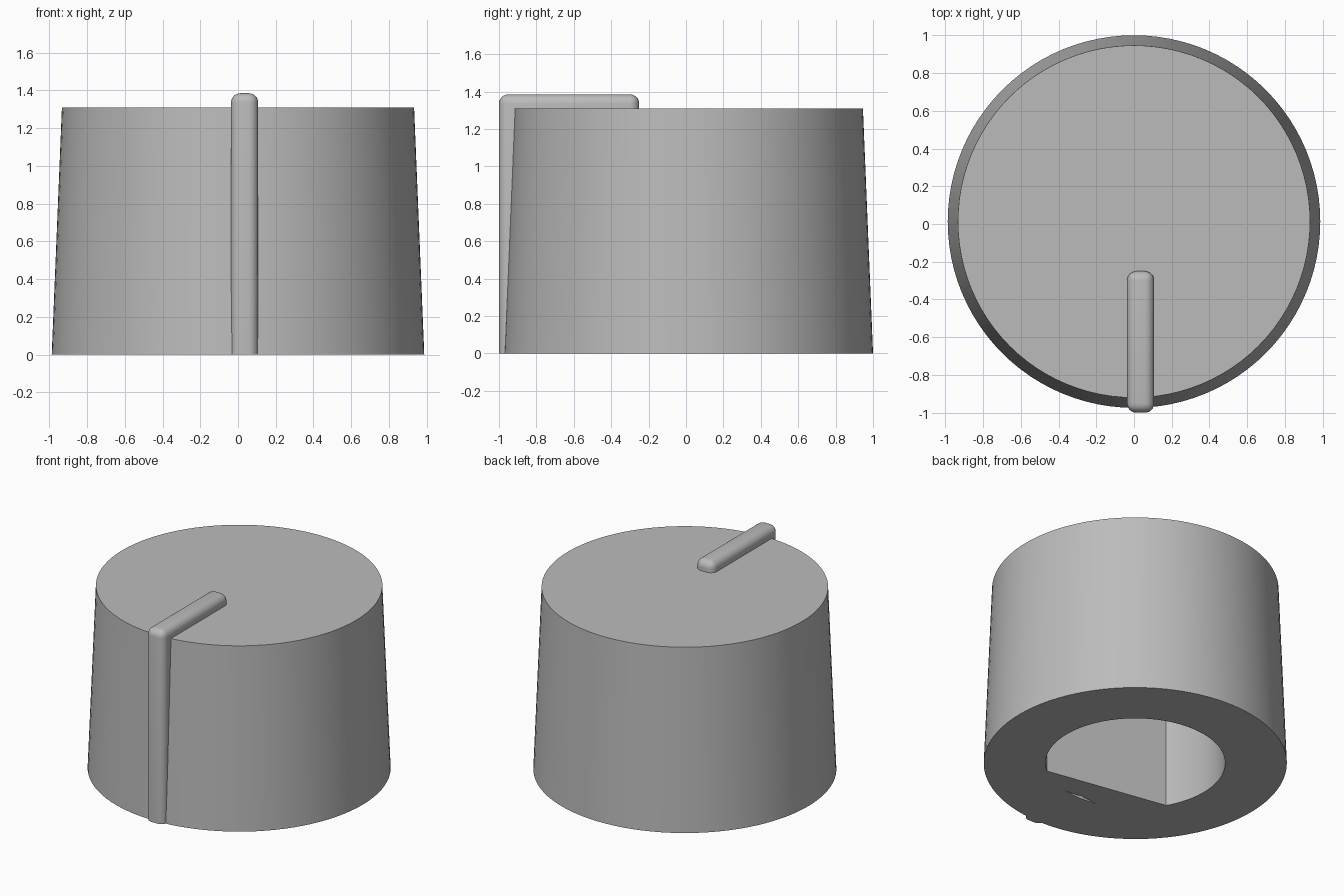
import bpy, bmesh, math
from mathutils import Vector

if "Cube" in bpy.data.objects:
    bpy.data.objects.remove(bpy.data.objects["Cube"], do_unlink=True)

CY = 0.013            # knob axis offset, the pointer overhangs the front
BASE_R, TOP_R, HEIGHT = 0.987, 0.933, 1.31

grey = bpy.data.materials.new("plain grey")
grey.use_nodes = True
grey.diffuse_color = (0.5, 0.5, 0.5, 1)
grey.node_tree.nodes["Principled BSDF"].inputs["Base Color"].default_value = (0.5, 0.5, 0.5, 1)


def prism(name, outline, sweep, bevel=0):
    """Extrude a closed outline along a vector, rounding edges off the floor."""
    bm = bmesh.new()
    face = bm.faces.new([bm.verts.new(p) for p in outline])
    ext = bmesh.ops.extrude_face_region(bm, geom=[face])
    moved = [g for g in ext["geom"] if isinstance(g, bmesh.types.BMVert)]
    bmesh.ops.translate(bm, verts=moved, vec=Vector(sweep))
    if face.is_valid and len(bm.faces) < len(outline) + 2:
        bm.faces.new([v for v in face.verts])
    bmesh.ops.recalc_face_normals(bm, faces=bm.faces)
    if bevel:
        edges = [e for e in bm.edges if any(v.co.z > 0.001 for v in e.verts)]
        bmesh.ops.bevel(bm, geom=edges, offset=bevel, segments=6,
                        profile=0.5, affect='EDGES', clamp_overlap=True)
    mesh = bpy.data.meshes.new(name)
    bm.to_mesh(mesh)
    bm.free()
    mesh.materials.append(grey)
    obj = bpy.data.objects.new(name, mesh)
    bpy.context.collection.objects.link(obj)
    return obj


def select(obj):
    bpy.ops.object.select_all(action='DESELECT')
    obj.select_set(True)
    bpy.context.view_layer.objects.active = obj


def cut(target, cutter):
    mod = target.modifiers.new("cut", 'BOOLEAN')
    mod.operation, mod.solver, mod.object = 'DIFFERENCE', 'EXACT', cutter
    select(target)
    bpy.ops.object.modifier_apply(modifier=mod.name)
    bpy.data.objects.remove(cutter, do_unlink=True)


# Tapered knob body
bpy.ops.mesh.primitive_cone_add(vertices=96, radius1=BASE_R, radius2=TOP_R,
                                depth=HEIGHT, location=(0, CY, HEIGHT / 2))
body = bpy.context.object
body.name = "knob_body"
body.data.materials.append(grey)

# D-shaped shaft hole, its flat turned slightly from the front
HOLE_R, FLAT, DEPTH = 0.585, 0.375, 1.0
half = math.acos(FLAT / HOLE_R)
flat_dir = math.radians(-100)
steps = 56
arc = [flat_dir + half + (2 * math.pi - 2 * half) * i / steps for i in range(steps + 1)]
cut(body, prism("shaft_cutter",
                [(HOLE_R * math.cos(a), CY + HOLE_R * math.sin(a), -0.1) for a in arc],
                (0, 0, DEPTH + 0.1)))

# Thin slot in the underside
cut(body, prism("slot_cutter",
                [(-0.14, -0.555, -0.1), (-0.01, -0.57, -0.1), (0.12, -0.555, -0.1), (-0.01, -0.54, -0.1)],
                (0, 0, 0.2)))

# L-shaped pointer ridge, down the front and over the top
pointer = prism("pointer_ridge",
                [(-0.037, y, z) for y, z in
                 ((-1, 0), (-1, 1.385), (-0.25, 1.385), (-0.25, 1.2), (-0.8, 1.2), (-0.8, 0))],
                (0.144, 0, 0), bevel=0.05)

for obj in (body, pointer):
    select(obj)
    bpy.ops.object.shade_smooth_by_angle(angle=math.radians(30))
